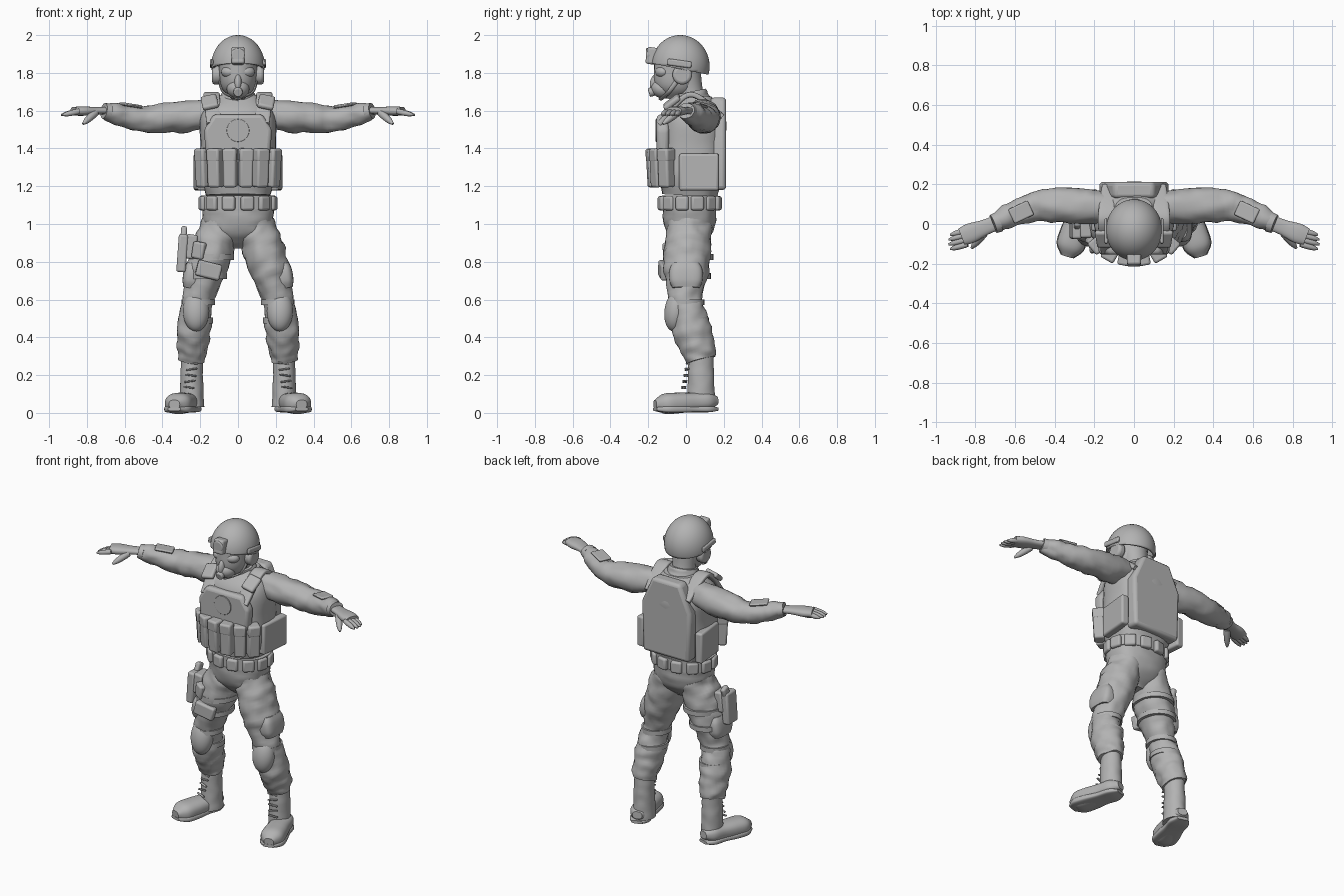
import bpy, bmesh, math
from mathutils import Vector, Matrix, Euler, noise

if "Cube" in bpy.data.objects:
    bpy.data.objects.remove(bpy.data.objects["Cube"])

GREY = (0.45, 0.45, 0.45, 1)
grey = bpy.data.materials.new("plain_grey")
grey.use_nodes = True
grey.diffuse_color = GREY
grey.node_tree.nodes["Principled BSDF"].inputs["Base Color"].default_value = GREY

ACROSS, DEEP, UP = Vector((1, 0, 0)), Vector((0, 1, 0)), Vector((0, 0, 1))


def finish(bm, name, bevel=0):
    bmesh.ops.recalc_face_normals(bm, faces=bm.faces)
    mesh = bpy.data.meshes.new(name)
    bm.to_mesh(mesh)
    bm.free()
    mesh.shade_smooth()
    mesh.set_sharp_from_angle(angle=math.radians(40))
    mesh.materials.append(grey)
    part = bpy.data.objects.new(name, mesh)
    bpy.context.collection.objects.link(part)
    if bevel:
        soften = part.modifiers.new("soft_edges", 'BEVEL')
        soften.width, soften.segments, soften.limit_method = bevel, 3, 'ANGLE'
    return part


def sample(keys, t):
    """Smooth curve through evenly spaced keys, numbers or vectors."""
    last = len(keys) - 1
    i = min(int(t * last), last - 1)
    f = t * last - i
    a, b, c, d = keys[max(i - 1, 0)], keys[i], keys[i + 1], keys[min(i + 2, last)]
    return b + ((c - a) * f + (a * 2 - b * 5 + c * 4 - d) * f ** 2 + (b * 3 - a - c * 3 + d) * f ** 3) / 2


def sweep(name, path, widths, depth=1, side=ACROSS, power=2, folds=0, mirror=1, steps=24, count=32):
    """Sweep a superellipse along a path, its width following the given profile."""
    path = [Vector(p) for p in path]
    centres = [sample(path, i / steps) for i in range(steps + 1)]
    bm = bmesh.new()
    rings = []
    for i, centre in enumerate(centres):
        along = (centres[min(i + 1, steps)] - centres[max(i - 1, 0)]).normalized()
        first = (side - along * side.dot(along)).normalized()
        second = along.cross(first)
        width = sample(widths, i / steps)
        ring = []
        for k in range(count):
            angle = math.tau * k / count
            u, v = [math.copysign(abs(w) ** (2 / power), w) for w in (math.cos(angle), math.sin(angle))]
            spoke = (first * u + second * v * depth) * width
            spot = centre + spoke
            # Cloth creases
            crease = noise.noise(spot * 13 + along * i / 9) + noise.noise(spot * 27) / 2
            spot += spoke.normalized() * folds * crease
            ring.append(bm.verts.new((spot.x * mirror, spot.y, spot.z)))
        rings.append(ring)
    for low, high in zip(rings, rings[1:]):
        for k in range(count):
            bm.faces.new((low[k - 1], low[k], high[k], high[k - 1]))
    bm.faces.new(rings[0])
    bm.faces.new(rings[-1])
    return finish(bm, name)


def placed(location, size, turn):
    return Matrix.LocRotScale(Vector(location), Euler([math.radians(a) for a in turn]), Vector(size))


def box(name, location, size, turn=(0, 0, 0), bevel=.012):
    bm = bmesh.new()
    bmesh.ops.create_cube(bm, size=1, matrix=placed(location, size, turn))
    return finish(bm, name, bevel)


def ball(name, location, radii, turn=(0, 0, 0)):
    bm = bmesh.new()
    bmesh.ops.create_uvsphere(bm, u_segments=32, v_segments=20, radius=1, matrix=placed(location, radii, turn))
    return finish(bm, name)


def disc(name, location, radius, depth, axis, bevel=.006):
    bm = bmesh.new()
    matrix = Matrix.Translation(location) @ UP.rotation_difference(axis).to_matrix().to_4x4()
    bmesh.ops.create_cone(bm, cap_ends=True, segments=32, radius1=radius, radius2=radius, depth=depth, matrix=matrix)
    return finish(bm, name, bevel)


def plate(name, half_outline, front, back, bevel=.02):
    """Extrude a symmetric outline, given by its left half, from front to back."""
    outline = half_outline + [(-x, z) for x, z in reversed(half_outline)]
    bm = bmesh.new()
    face = bm.faces.new([bm.verts.new((x, front, z)) for x, z in outline])
    grown = bmesh.ops.extrude_face_region(bm, geom=[face])["geom"]
    moved = [item for item in grown if isinstance(item, bmesh.types.BMVert)]
    bmesh.ops.translate(bm, vec=DEEP * (back - front), verts=moved)
    return finish(bm, name, bevel)


def around(angle, wide, deep, height):
    """Point on an oval round the waist; angle zero is the front."""
    turn = math.radians(angle)
    return Vector((wide * math.sin(turn), .02 - deep * math.cos(turn), height))


# Torso, hips and neck
waist = Vector((0, .02, 1.15))
throat = Vector((0, .05, 1.68))
collar_base = Vector((0, .04, 1.6))
sweep("hips", [(0, .02, .87), waist], [.05, .16, .19, .185], depth=.75, power=2.3, folds=.006)
sweep("vest", [waist, throat], [.17, .2, .2, .195, .1], depth=.85, power=2.7, folds=.003)
sweep("neck", [collar_base, (0, 0, 1.8)], [.08, .07, .08])
sweep("collar", [collar_base, (0, .02, 1.7)], [.12, .1, .085], folds=.006)
plate("chest_plate", [(.17, 1.36), (.18, 1.5), (.13, 1.58)], front=-.155, back=-.09)
plate("back_plate", [(.165, 1.18), (.175, 1.5), (.1, 1.67)], front=.13, back=.213)
disc("chest_badge", (0, -.155, 1.495), radius=.06, depth=.012, axis=DEEP, bevel=.003)

# Belt with small pouches all round, and magazine pouches above it
sweep("belt", [waist - UP * .07, waist], [.195, .195], depth=.76, power=2.3)
for angle in range(15, 360, 30):
    box("belt_pouch", around(angle, .19, .15, 1.11), (.07, .04, .075), (0, 0, angle))
for angle in range(-50, 60, 20):
    spot = around(angle, .24, .195, 1.295)
    box("ammo_pouch", spot, (.07, .065, .2), (3, 0, angle))
    box("pouch_flap", spot + UP * .07, (.075, .075, .07), (3, 0, angle))

# Head and mask
sweep("head", [(0, -.07, 1.66), (0, -.03, 1.95)], [.03, .085, .1, .1, .06], depth=1.2)
ball("mask", (0, -.125, 1.715), (.06, .06, .05), (-15, 0, 0))
ball("nose_ridge", (0, -.16, 1.75), (.02, .03, .05), (-15, 0, 0))
disc("mask_filter", (0, -.18, 1.7), radius=.024, depth=.035, axis=-DEEP - UP * .3)

# Helmet, sliced so the front brim sits higher than the back
bm = bmesh.new()
bmesh.ops.create_uvsphere(bm, u_segments=48, v_segments=32, radius=1,
                          matrix=placed((0, -.03, 1.835), (.142, .155, .165), (0, 0, 0)))
bmesh.ops.bisect_plane(bm, geom=bm.verts[:] + bm.edges[:] + bm.faces[:], plane_co=(0, -.03, 1.82),
                       plane_no=UP + DEEP * .2, clear_inner=True)
finish(bm, "helmet").modifiers.new("shell", 'SOLIDIFY').thickness = .014
box("helmet_mount", (0, -.18, 1.89), (.07, .06, .09), (-8, 0, 0))
disc("mount_lamp", (0, -.2, 1.895), radius=.036, depth=.025, axis=DEEP)

# Body joints on the left side
shoulder, elbow, wrist = Vector((.1, .08, 1.59)), Vector((.48, .09, 1.555)), Vector((.71, 0, 1.6))
knuckles = Vector((.87, -.065, 1.597))
hip, knee, ankle = Vector((.09, .02, 1)), Vector((.21, 0, .6)), Vector((.245, .08, .28))
heel, toe = Vector((.238, .163, 0)), Vector((.337, -.164, 0))

for s in (1, -1):
    # Head gear sides
    ball("goggle_lens", (s * .045, -.125, 1.805), (.045, .036, .032), (0, 0, s * 20))
    disc("ear_cup", (s * .112, -.02, 1.79), radius=.052, depth=.05, axis=ACROSS, bevel=.016)
    box("helmet_rail", (s * .14, -.035, 1.85), (.018, .13, .035), (-8, 0, 0))
    sweep("chin_strap", [(.1, -.04, 1.77), (.08, -.09, 1.7), (0, -.135, 1.66)], [.012, .012],
          depth=.5, side=DEEP, mirror=s, count=12)

    # Shoulder strap with pad, and the vest side panel
    sweep("shoulder_strap", [(.125, -.14, 1.53), (.14, .02, 1.685), (.12, .19, 1.57)], [.042, .042],
          depth=.35, power=4, mirror=s)
    box("shoulder_pad", (s * .15, -.075, 1.645), (.085, .1, .03), (38, s * 12, 0))
    box("side_panel", (s * .2, .07, 1.275), (.05, .21, .195), (0, 0, s * -6))

    # Sleeve, cuff and forearm cover
    sweep("sleeve", [shoulder, elbow, wrist], [.07, .09, .076, .062, .045], depth=.93, side=DEEP,
          folds=.011, mirror=s)
    sweep("cuff", [wrist.lerp(elbow, .12), wrist], [.052, .048], depth=.85, side=DEEP, mirror=s)
    box("forearm_cover", (s * .57, .06, 1.628), (.11, .08, .016), (0, s * -8, s * -25))

    # Glove: palm, four fingers and thumb
    sweep("palm", [wrist, knuckles], [.038, .04, .05, .045], depth=.5, side=DEEP, power=2.4, mirror=s)
    for k in range(4):
        base = knuckles + DEEP * (.035 - .024 * k) - ACROSS * .03
        reach = Vector((.1 - .008 * abs(k - 1.5), -.025, -.02))
        sweep("finger", [base, base + reach], [.014, .015, .013, .005], side=DEEP, mirror=s, count=12)
    sweep("thumb", [(.755, -.045, 1.59), (.82, -.122, 1.53)], [.02, .02, .016, .006], side=DEEP, mirror=s)

    # Trouser leg, cargo pocket, knee guard and straps
    sweep("trouser_leg", [hip, knee, ankle], [.1, .11, .08, .088, .068], depth=1.13, folds=.011, mirror=s, steps=48)
    sweep("thigh_pocket", [(.225, 0, .79), (.245, 0, .66)], [.045, .055, .055, .045], depth=1.6, power=3.5, mirror=s)
    ball("knee_guard", (s * .222, -.052, .54), (.07, .062, .11), (-8, 0, 0))
    for strap in (knee, knee.lerp(ankle, .3)):
        sweep("knee_strap", [strap, strap - UP * .03], [.088, .088], depth=1.1, mirror=s)

    # Boot: shaft, foot, sole and laces
    sweep("boot_shaft", [ankle + UP * .06, ankle - UP * .25], [.055, .06, .065], depth=1.15, folds=.003, mirror=s)
    sweep("boot_foot", [heel + UP * .065, toe + UP * .045], [.03, .06, .063, .07, .068, .03], depth=.78,
          power=2.4, mirror=s)
    sweep("boot_sole", [heel + UP * .02, toe + UP * .02], [.035, .062, .062, .073, .072, .035], depth=.27,
          power=4, mirror=s)
    for k in range(5):
        lace = Vector((s * .26, -.012, .135)) + Vector((-s * .005, .006, .032)) * k
        box("boot_lace", lace, (.06, .014, .009), (0, (-1) ** k * 8, s * 15), bevel=.004)

# Thigh rig on the right leg: bands, pouches and holster
for share, width in ((.4, .118), (.65, .11)):
    band = hip.lerp(knee, share)
    sweep("thigh_band", [band, band - UP * .03], [width, width], depth=1.13, mirror=-1)
box("thigh_pouch", (-.155, -.118, .755), (.13, .045, .085), (0, 14, 8))
box("upper_thigh_pouch", (-.205, -.09, .86), (.07, .045, .09), (0, 10, -30))
box("holster_mount", (-.25, -.02, .88), (.06, .1, .13), (0, 8, 0))
box("holster", (-.295, -.025, .845), (.05, .1, .2), (0, 4, 0))
box("sidearm_grip", (-.287, .005, .95), (.032, .055, .07), (-20, 4, 0))
